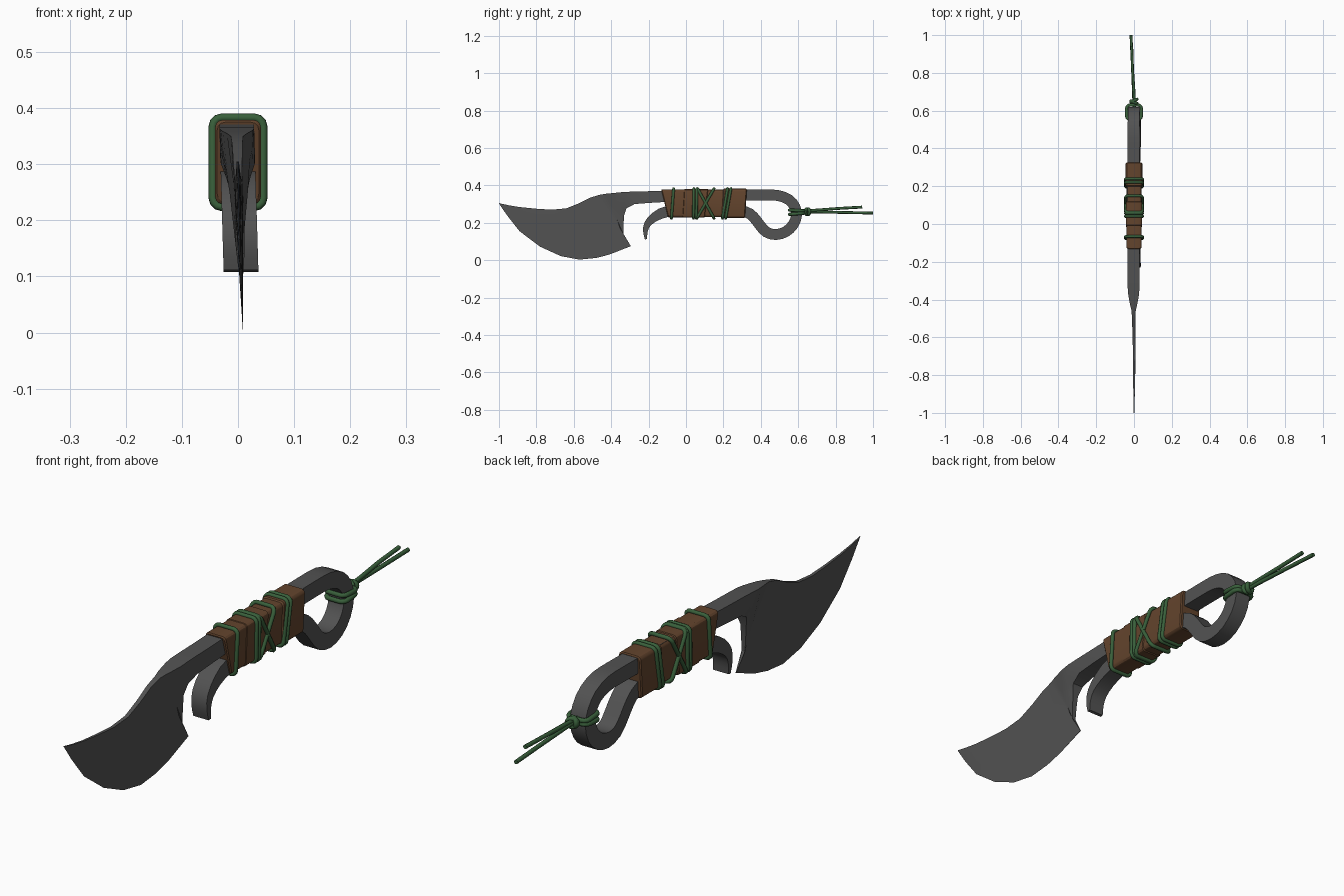
import bpy, bmesh, math
from mathutils import Vector

if "Cube" in bpy.data.objects:
    bpy.data.objects.remove(bpy.data.objects["Cube"])


def material(name, color):
    m = bpy.data.materials.new(name)
    m.diffuse_color = (*color, 1)
    m.use_nodes = True
    m.node_tree.nodes["Principled BSDF"].inputs["Base Color"].default_value = m.diffuse_color
    return m


STEEL = material("dark_steel", (0.085, 0.085, 0.085))
LEATHER = material("brown_leather", (0.125, 0.058, 0.026))
CORD = material("green_cord", (0.04, 0.115, 0.043))


def lean(x, z):
    """The steel leans slightly sideways towards its lower side."""
    return x + 0.03 * (0.29 - z)


def loft(name, rings, mat, angle=30):
    """Skin a list of closed rings and cap both ends."""
    bm = bmesh.new()
    vs = [[bm.verts.new(p) for p in r] for r in rings]
    n = len(vs[0])
    for a, b in zip(vs, vs[1:]):
        for i in range(n):
            j = (i + 1) % n
            bm.faces.new((a[i], a[j], b[j], b[i]))
    bm.faces.new(vs[0])
    bm.faces.new(vs[-1])
    bmesh.ops.remove_doubles(bm, verts=bm.verts, dist=1e-5)
    bmesh.ops.recalc_face_normals(bm, faces=bm.faces)
    me = bpy.data.meshes.new(name)
    bm.to_mesh(me)
    bm.free()
    me.materials.append(mat)
    ob = bpy.data.objects.new(name, me)
    bpy.context.collection.objects.link(ob)
    finish(ob, angle)
    return ob


def finish(ob, angle=30):
    bpy.ops.object.select_all(action='DESELECT')
    ob.select_set(True)
    bpy.context.view_layer.objects.active = ob
    if ob.type == 'CURVE':
        bpy.ops.object.convert(target='MESH')
    bpy.ops.object.shade_smooth_by_angle(angle=math.radians(angle))


def smooth_path(pts, steps=2):
    """Catmull-Rom interpolation through the points."""
    p = [Vector(q) for q in pts]
    p = [2 * p[0] - p[1]] + p + [2 * p[-1] - p[-2]]
    out = []
    for a, b, c, d in zip(p, p[1:], p[2:], p[3:]):
        for k in range(steps):
            t = k / steps
            out.append(0.5 * (2 * b + (c - a) * t + (2 * a - 5 * b + 4 * c - d) * t * t
                              + (3 * b - a - 3 * c + d) * t ** 3))
    return out + [p[-2]]


# Blade and tang: spine (y, z), lower edge (y, z), half width at spine and edge
stations = [
    (-1.00, .305, -1.00, .303, .002, .000),
    (-.95, .294, -.957, .240, .003, .000),
    (-.89, .284, -.89, .155, .004, .000),
    (-.80, .275, -.78, .072, .005, .000),
    (-.72, .270, -.67, .022, .006, .000),
    (-.64, .277, -.57, .003, .007, .000),
    (-.57, .305, -.48, .012, .008, .000),
    (-.51, .335, -.41, .030, .009, .000),
    (-.46, .350, -.295, .075, .011, .001),
    (-.43, .355, -.335, .140, .018, .007),
    (-.40, .358, -.334, .190, .024, .009),
    (-.37, .361, -.331, .240, .029, .012),
    (-.34, .364, -.318, .278, .031, .022),
    (-.30, .366, -.275, .300, .031, .030),
    (-.22, .368, -.20, .306, .031, .031),
    (-.10, .372, -.10, .312, .031, .031),
]
rings = []
for sy, sz, ey, ez, ws, we in stations:
    side = []
    for t in (0, .3, .65, 1):
        thin = min(ws, .0105) if sy < -.42 else ws
        w = ws + (thin - ws) * min(1, t * 3)
        w = w + (we - w) * t ** 1.5
        side.append((w, sy + (ey - sy) * t, sz + (ez - sz) * t))
    rings.append([(lean(w, z), y, z) for w, y, z in side]
                 + [(lean(-w, z), y, z) for w, y, z in reversed(side)])
loft("blade", rings, STEEL)

# Handle bar: bent back through the pommel loop and out again as the finger hook
path = [(-.12, .343), (.10, .347), (.33, .348), (.42, .349), (.49, .346), (.548, .325),
        (.582, .285), (.591, .24), (.573, .19), (.533, .152), (.48, .137), (.43, .150),
        (.395, .187), (.36, .232), (.315, .260), (.22, .268), (.0, .264), (-.10, .260),
        (-.163, .234), (-.205, .195), (-.217, .153), (-.214, .112)]
pts = smooth_path([Vector((0, y, z)) for y, z in path])
rings = []
for i, p in enumerate(pts):
    t = (pts[min(i + 1, len(pts) - 1)] - pts[max(i - 1, 0)]).normalized()
    n = Vector((0, -t.z, t.y))
    left = len(pts) - 1 - i
    h = .029 * min(1, .2 + left / 9)
    rings.append([(lean(s * .031, q.z), q.y, q.z)
                  for s, q in ((-1, p + n * h), (1, p + n * h), (1, p - n * h), (-1, p - n * h))])
loft("handle_bar", rings, STEEL)


def rounded_section(hx, z0, z1, r, n=3):
    """Rounded rectangle as (x, z) points, around the handle."""
    out = []
    for k, (sx, z) in enumerate(((1, z1 - r), (-1, z1 - r), (-1, z0 + r), (1, z0 + r))):
        for i in range(n + 1):
            a = math.pi / 2 * (k + i / n)
            out.append((sx * (hx - r) + r * math.cos(a), z + r * math.sin(a)))
    return out


# Leather grip: overlapping bands of slightly different size
#        y top start, y bottom start, y top end, y bottom end, grow
bands = [(-.134, -.095, .02, .03, .000), (-.01, -.02, .12, .10, .002),
         (.10, .08, .23, .21, -.001), (.20, .19, .326, .315, .003)]
for k, (ta, ba, tb, bb, g) in enumerate(bands):
    rings = []
    for yt, yb, inset in ((ta, ba, .004), (ta + .004, ba + .004, 0),
                          (tb - .004, bb - .004, 0), (tb, bb, .004)):
        sec = rounded_section(.041 + g - inset, .229 - g + inset, .379 + g - inset, .014)
        rings.append([(x, yb + (yt - yb) * (z - .225) / .16, z) for x, z in sec])
    loft(f"grip_band_{k + 1}", rings, LEATHER)


def cord(name, points, closed=False, radius=.0075):
    cu = bpy.data.curves.new(name, 'CURVE')
    cu.dimensions = '3D'
    cu.bevel_depth = radius
    cu.bevel_resolution = 2
    cu.use_fill_caps = True
    sp = cu.splines.new('POLY')
    sp.points.add(len(points) - 1)
    for v, p in zip(sp.points, points):
        v.co = (*p, 1)
    sp.use_cyclic_u = closed
    cu.materials.append(CORD)
    ob = bpy.data.objects.new(name, cu)
    bpy.context.collection.objects.link(ob)
    finish(ob, 50)


# Cord turns around the grip: y at the top and y at the bottom
turns = [(-.066, -.078), (.042, .040), (.058, .055), (.062, .150), (.150, .058),
         (.222, .195), (.240, .212)]
for k, (yt, yb) in enumerate(turns):
    sec = rounded_section(.045, .224, .383, .016)
    cord(f"grip_cord_{k + 1}",
         [(x, yb + (yt - yb) * (z - .224) / .159, z) for x, z in sec], True)

# Lanyard: two turns around the pommel loop, a knot and two loose tails
for k, (z, slope) in enumerate(((.266, -.05), (.248, .08))):
    sec = rounded_section(.039, .553, .630, .018)
    cord(f"lanyard_turn_{k + 1}", [(x, y, z + slope * (y - .59)) for x, y in sec], True, .0085)
for k, tilt in enumerate((-.5, .5)):
    ring = []
    for i in range(14):
        a = math.tau * i / 14
        ring.append((.015 * math.cos(a), .645 + .008 * k + tilt * .014 * math.cos(a),
                     .259 + .015 * math.sin(a)))
    cord(f"knot_turn_{k + 1}", ring, True, .009)
cord("lanyard_tail_upper", [(.002, .62, .262), (.0, .70, .268), (-.008, .82, .277), (-.012, .942, .284)])
cord("lanyard_tail_lower", [(.0, .62, .258), (-.003, .70, .258), (-.009, .85, .255), (-.016, 1.0, .252)])
